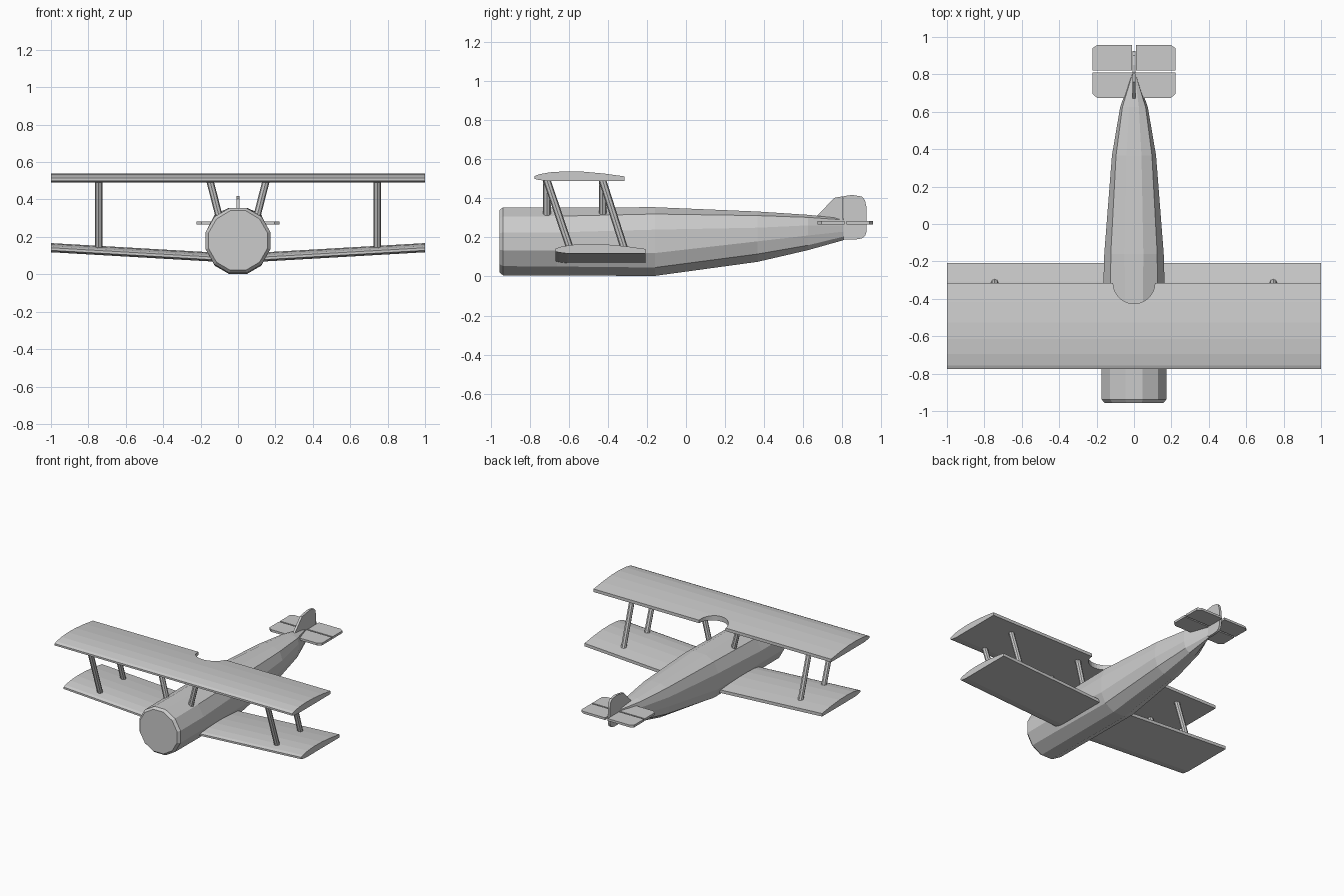
import bpy, bmesh, math
from mathutils import Vector

if "Cube" in bpy.data.objects:
    bpy.data.objects.remove(bpy.data.objects["Cube"])


def make_object(name, bm):
    bmesh.ops.recalc_face_normals(bm, faces=bm.faces[:])
    mesh = bpy.data.meshes.new(name)
    bm.to_mesh(mesh)
    bm.free()
    obj = bpy.data.objects.new(name, mesh)
    bpy.context.collection.objects.link(obj)
    return obj


def loft(name, rings):
    """Skin equal-length point rings and cap both ends."""
    bm = bmesh.new()
    vs = [[bm.verts.new(p) for p in ring] for ring in rings]
    n = len(vs[0])
    for a, b in zip(vs, vs[1:]):
        for i in range(n):
            j = (i + 1) % n
            bm.faces.new((a[i], a[j], b[j], b[i]))
    bm.faces.new(vs[0])
    bm.faces.new(vs[-1])
    return make_object(name, bm)


def plate_flat(name, outline, z, t):
    return loft(name, [[(x, y, z + s * t / 2) for x, y in outline] for s in (-1, 1)])


def plate_upright(name, outline, t):
    return loft(name, [[(s * t / 2, y, z) for y, z in outline] for s in (-1, 1)])


def strut(name, a, b, r=0.02, sides=8):
    """Round bar whose ends are cut level."""
    ring = [(r * math.cos(2 * math.pi * i / sides), r * math.sin(2 * math.pi * i / sides))
            for i in range(sides)]
    return loft(name, [[Vector(p) + Vector((u, v, 0)) for u, v in ring] for p in (a, b)])


# Fuselage: y, then half section (top x, corner x, side x, top z, corner z,
# side upper z, side lower z, lower corner z, bottom z)
sections = [
    (-0.957, 0.042, 0.115, 0.157, 0.340, 0.296, 0.222, 0.138, 0.065, 0.022),
    (-0.938, 0.046, 0.127, 0.173, 0.354, 0.307, 0.226, 0.134, 0.053, 0.006),
    (-0.660, 0.046, 0.127, 0.173, 0.354, 0.309, 0.226, 0.134, 0.051, 0.005),
    (-0.160, 0.050, 0.124, 0.159, 0.355, 0.320, 0.240, 0.120, 0.046, 0.003),
    (0.366, 0.040, 0.096, 0.118, 0.333, 0.312, 0.250, 0.180, 0.115, 0.075),
    (0.625, 0.026, 0.062, 0.074, 0.316, 0.303, 0.262, 0.210, 0.160, 0.135),
    (0.810, 0.003, 0.006, 0.008, 0.296, 0.290, 0.260, 0.230, 0.205, 0.187),
]
rings = []
for y, xt, xc, xs, zt, zc, zu, zl, zk, zb in sections:
    half = [(xt, zt), (xc, zc), (xs, zu), (xs, zl), (xc, zk), (xt, zb)]
    rings.append([(x, y, z) for x, z in half] + [(-x, y, z) for x, z in reversed(half)])
loft("fuselage", rings)

# Wing section: flat bottom, cambered top
airfoil = [(0, 0.010), (0, 0.024), (0.02, 0.033), (0.08, 0.044), (0.16, 0.049), (0.25, 0.047),
           (0.36, 0.037), (0.46, 0.023), (0.46, 0.0), (0.06, 0.0), (0.02, 0.005)]


def wing(name, stations, lead):
    return loft(name, [[(x, lead + y, z0 + z) for y, z in airfoil] for x, z0 in stations])


# Upper wing with rounded trailing-edge cutout
upper = wing("upper_wing", [(-1, 0.49), (1, 0.49)], -0.776)
bpy.ops.mesh.primitive_cylinder_add(vertices=32, radius=0.112, depth=0.3, location=(0, -0.314, 0.51))
cutter = bpy.context.object
cutter.name = "cutout_cutter"
cutter.hide_render = True
cut = upper.modifiers.new("cutout", "BOOLEAN")
cut.operation = "DIFFERENCE"
cut.solver = "EXACT"
cut.object = cutter
bpy.context.view_layer.objects.active = upper
bpy.ops.object.modifier_apply(modifier=cut.name)
bpy.data.objects.remove(cutter)

for s, side in ((-1, "left"), (1, "right")):
    # Lower wing with dihedral
    wing("lower_wing_" + side, [(s * 0.06, 0.064), (s * 1.0, 0.118)], -0.668)
    # Slanted outer struts and upright inner struts
    for end, yt, yb, yc in (("front", -0.715, -0.59, -0.713), ("rear", -0.43, -0.312, -0.427)):
        strut(f"outer_strut_{end}_{side}", (s * 0.745, yt, 0.50), (s * 0.745, yb, 0.13))
        strut(f"inner_strut_{end}_{side}", (s * 0.15, yc, 0.50), (s * 0.10, yc, 0.305))
    # Elevator
    outline = [(0.011, 0.822), (0.222, 0.822), (0.222, 0.940), (0.195, 0.958), (0.011, 0.958)]
    plate_flat("elevator_" + side, [(s * x, y) for x, y in outline], 0.275, 0.017)

# Tailplane
half = [(0.222, 0.811), (0.222, 0.695), (0.195, 0.673)]
plate_flat("tailplane", half + [(-x, y) for x, y in reversed(half)], 0.275, 0.017)

# Fin and rudder
plate_upright("fin", [(0.667, 0.306), (0.76, 0.403), (0.804, 0.411), (0.804, 0.22), (0.70, 0.25)], 0.018)
plate_upright("rudder", [(0.806, 0.411), (0.85, 0.418), (0.90, 0.410), (0.917, 0.392), (0.926, 0.35),
                         (0.926, 0.23), (0.917, 0.207), (0.90, 0.195), (0.87, 0.19), (0.806, 0.19)], 0.018)
